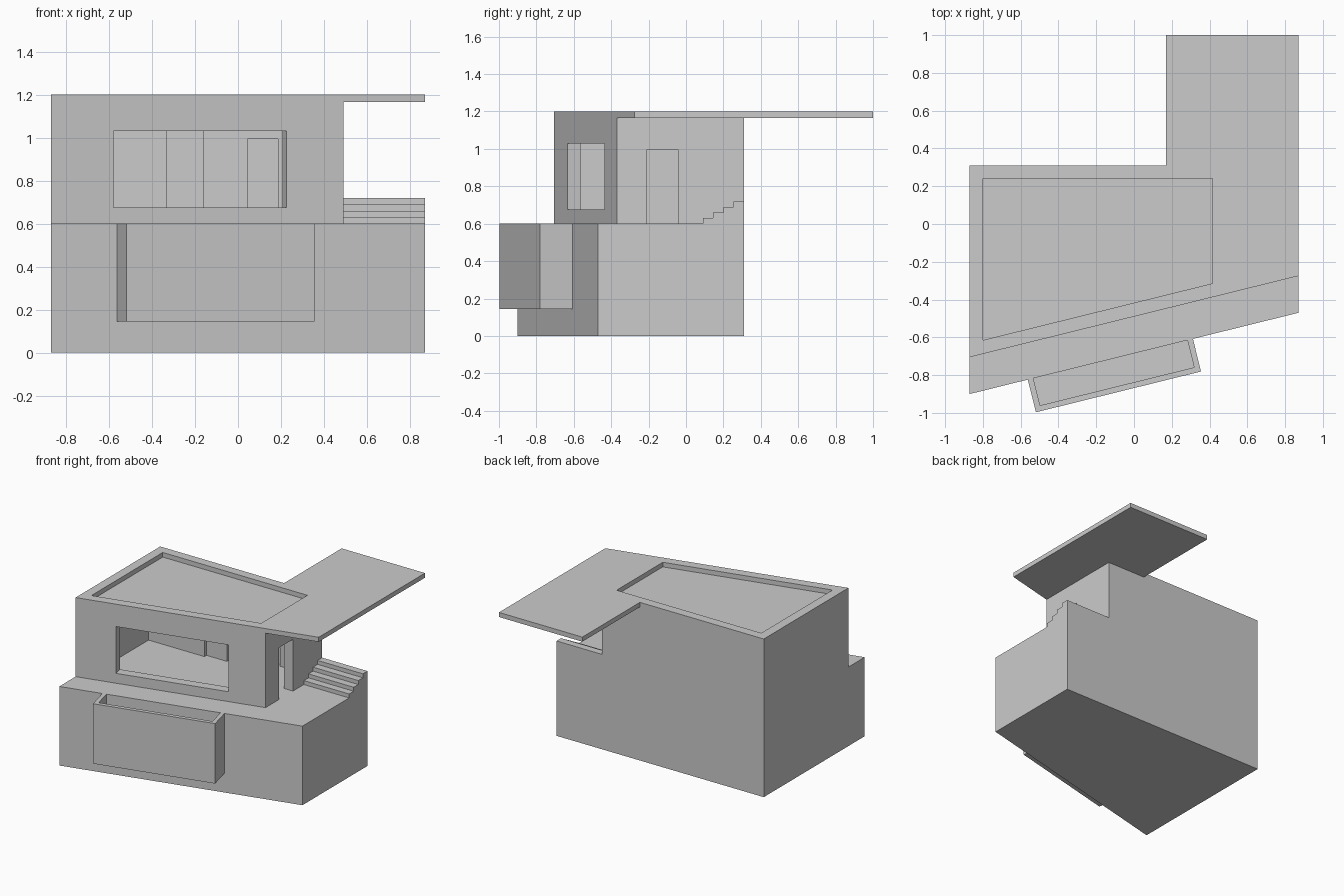
import bpy, bmesh
from mathutils import Vector

if "Cube" in bpy.data.objects:
    bpy.data.objects.remove(bpy.data.objects["Cube"])

SLOPE = 0.247                       # skew of the front facade
def front(x, y0):                   # point on a facade line starting at x = -0.87
    return (x, y0 + (x + 0.87) * SLOPE)

T = Vector((1, SLOPE)).normalized()  # along the facade
N = Vector((-T.y, T.x))              # into the house


def prism(name, pts, z0, z1):
    """Vertical extrusion of a plan outline."""
    bm = bmesh.new()
    face = bm.faces.new([bm.verts.new((p[0], p[1], z0)) for p in pts])
    ext = bmesh.ops.extrude_face_region(bm, geom=[face])
    up = [v for v in ext["geom"] if isinstance(v, bmesh.types.BMVert)]
    bmesh.ops.translate(bm, verts=up, vec=(0, 0, z1 - z0))
    bmesh.ops.recalc_face_normals(bm, faces=bm.faces)
    me = bpy.data.meshes.new(name)
    bm.to_mesh(me)
    bm.free()
    ob = bpy.data.objects.new(name, me)
    bpy.context.collection.objects.link(ob)
    return ob


def rect(x0, x1, y0, y1):
    return [(x0, y0), (x1, y0), (x1, y1), (x0, y1)]


def along(a, b, d0, d1):
    """Plan rectangle set along the facade: a..b edge, pushed d0..d1 along N."""
    a, b = Vector(a), Vector(b)
    return [a + N * d0, b + N * d0, b + N * d1, a + N * d1]


def cut(ob, cutter):
    cutter.hide_render = True
    m = ob.modifiers.new("cut", "BOOLEAN")
    m.operation, m.solver, m.object = "DIFFERENCE", "EXACT", cutter
    bpy.context.view_layer.objects.active = ob
    bpy.ops.object.modifier_apply(modifier=m.name)
    bpy.data.objects.remove(cutter)


# solid lower storey with terrace on top
prism("lower_storey", [front(-0.87, -0.90), front(0.87, -0.90),
                       (0.87, 0.31), (-0.87, 0.31)], 0, 0.6)

# upper storey walls, hollowed out with stepped back partition
walls = prism("upper_walls", [front(-0.87, -0.705), front(0.49, -0.705),
                              (0.49, 0.31), (-0.87, 0.31)], 0.6, 1.165)
cut(walls, prism("room_void", [front(-0.8, -0.632), front(0.415, -0.632),
                               (0.415, 0.24), (-0.16, 0.24), (-0.16, 0.095),
                               (-0.33, 0.095), (-0.33, 0.07), (-0.8, 0.07)], 0.5, 1.125))
# front window, side doorway, inner door niche
cut(walls, prism("window_void", along(front(-0.58, -0.705), front(0.225, -0.705),
                                      -0.05, 0.12), 0.675, 1.03))
cut(walls, prism("doorway_void", rect(0.35, 0.6, -0.21, -0.04), 0.5, 0.993))
cut(walls, prism("niche_void", rect(0.045, 0.185, 0.2, 0.265), 0.5, 0.995))

# roof slab with rear canopy and sunken field
roof = prism("roof_slab", [front(-0.87, -0.705), front(0.87, -0.705), (0.87, 1.0),
                           (0.17, 1.0), (0.17, 0.31), (-0.87, 0.31)], 1.165, 1.2)
cut(roof, prism("roof_void", [front(-0.8, -0.632), front(0.415, -0.632),
                              (0.415, 0.24), (-0.8, 0.24)], 1.1, 1.3))

# terrace steps
for i in range(4):
    prism(f"step_{i + 1}", rect(0.49, 0.87, 0.09 + 0.055 * i, 0.31),
          0.6 + 0.03 * i, 0.63 + 0.03 * i)

# projecting planter box on the facade
a, b = front(-0.562, -0.90), front(0.312, -0.90)
box = prism("planter_box", along(a, b, -0.178, 0), 0.145, 0.6)
ia, ib = Vector(a) + T * 0.03, Vector(b) - T * 0.03
cut(box, prism("planter_void", along(ia, ib, -0.148, 0.02), 0.18, 0.7))
